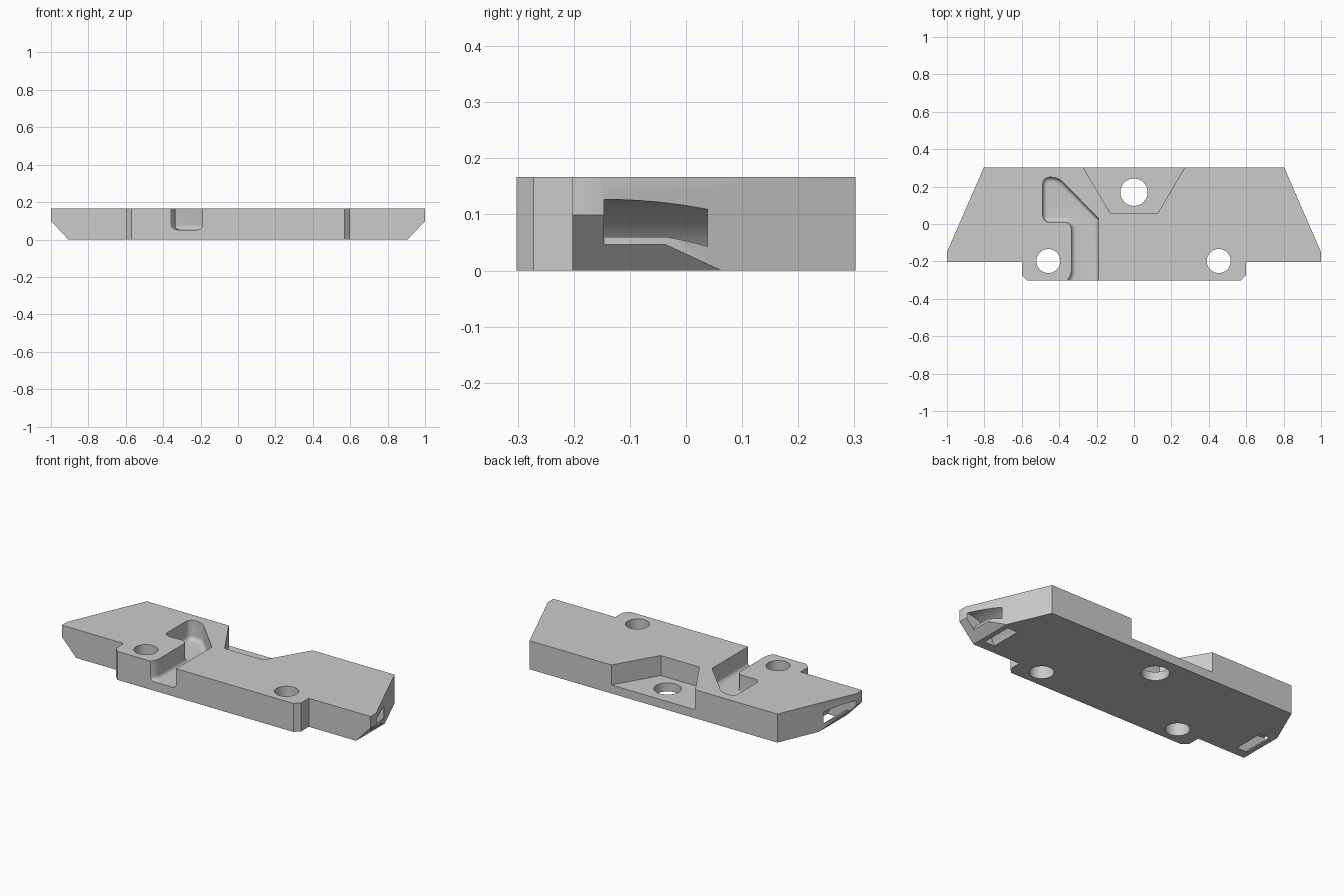
import bpy, bmesh, math
from mathutils import Vector

default = bpy.data.objects.get("Cube")
if default:
    bpy.data.objects.remove(default, do_unlink=True)

HEIGHT = 0.167

grey = bpy.data.materials.new("plain_grey")
grey.use_nodes = True
colour = (0.6, 0.6, 0.6, 1)
grey.diffuse_color = colour
grey.node_tree.nodes["Principled BSDF"].inputs["Base Color"].default_value = colour


def prism(name, points, depth, rounded=(), radius=0.0, fillet=0.0):
    """Extrude a closed outline by a depth vector, with optional rounding."""
    bm = bmesh.new()
    verts = [bm.verts.new(p) for p in points]
    face = bm.faces.new(verts)
    ext = bmesh.ops.extrude_face_region(bm, geom=[face])
    top = [v for v in ext["geom"] if isinstance(v, bmesh.types.BMVert)]
    bmesh.ops.translate(bm, verts=top, vec=Vector(depth))
    bmesh.ops.recalc_face_normals(bm, faces=bm.faces[:])
    if rounded:
        corners = [e for i in rounded for e in verts[i].link_edges
                   if abs(e.verts[0].co.z - e.verts[1].co.z) > 0.01]
        bmesh.ops.bevel(bm, geom=corners, offset=radius, offset_type='OFFSET',
                        segments=6, profile=0.5, affect='EDGES')
    if fillet:
        low = min(v.co.z for v in bm.verts)
        rim = [e for e in bm.edges if all(v.co.z < low + 1e-4 for v in e.verts)]
        bmesh.ops.bevel(bm, geom=rim, offset=fillet, offset_type='OFFSET',
                        segments=6, profile=0.5, affect='EDGES')
    bmesh.ops.recalc_face_normals(bm, faces=bm.faces[:])
    mesh = bpy.data.meshes.new(name)
    bm.to_mesh(mesh)
    bm.free()
    mesh.materials.append(grey)
    obj = bpy.data.objects.new(name, mesh)
    bpy.context.collection.objects.link(obj)
    return obj


def flat(points, z):
    return [(x, y, z) for x, y in points]


def arc(cx, cy, r, start, end, n):
    angles = [math.radians(start + (end - start) * i / n) for i in range(n + 1)]
    return [(cx + r * math.cos(a), cy + r * math.sin(a)) for a in angles]


# Body: wide tapered plate with a stepped front tongue
half = [(0.57, -0.302), (0.6, -0.272), (0.6, -0.202), (1, -0.202),
        (1, -0.15), (0.803, 0.302)]
outline = half + [(-x, y) for x, y in reversed(half)]
body = prism("mounting_plate", flat(outline, 0), (0, 0, HEIGHT))
cutters = []

# Bevelled undersides and curved strap slots at both ends
bevel = [(0.888, -0.02), (1.05, 0.152), (1.05, -0.02)]
slot = (arc(1, -0.073, 0.2, 90, 165, 24) + arc(1, -0.073, 0.142, 165, 110.5, 18)
        + [(0.95, -0.02), (1.1, -0.02), (1.1, 0.127)])
for side in (1, -1):
    cutters.append(prism("end_bevel_cutter", [(side * x, -0.4, z) for x, z in bevel],
                         (0, 0.9, 0)))
    cutters.append(prism("strap_slot_cutter", [(side * x, -0.146, z) for x, z in slot],
                         (0, 0.184, 0)))

# Tapered recess at the middle of the back
recess = [(0.125, 0.055), (0.301, 0.352), (-0.301, 0.352), (-0.125, 0.055)]
cutters.append(prism("back_recess_cutter", flat(recess, 0.05), (0, 0, 0.3)))

# Bolt holes
for x, y, r in ((0, 0.17, 0.073), (0.453, -0.198, 0.064), (-0.458, -0.198, 0.064)):
    cutters.append(prism("bolt_hole_cutter", flat(arc(x, y, r, 0, 354.375, 63), -0.1),
                         (0, 0, 0.4)))

# Channel from the front edge to a rounded pocket, with a filleted floor
channel = [(-0.19, -0.4), (-0.19, 0.03), (-0.405, 0.25), (-0.488, 0.25),
           (-0.488, 0.01), (-0.335, 0.01), (-0.335, -0.285), (-0.372, -0.315),
           (-0.372, -0.4)]
cutters.append(prism("channel_cutter", flat(channel, 0.052), (0, 0, 0.3),
                     rounded=(2, 3, 4, 5, 6), radius=0.035, fillet=0.025))

# Cut every opening, then discard the helpers
bpy.context.view_layer.objects.active = body
for cutter in cutters:
    cutter.hide_render = True
    mod = body.modifiers.new(cutter.name, 'BOOLEAN')
    mod.operation = 'DIFFERENCE'
    mod.solver = 'EXACT'
    mod.object = cutter
    bpy.ops.object.modifier_apply(modifier=mod.name)
    bpy.data.objects.remove(cutter, do_unlink=True)

bpy.ops.object.select_all(action='DESELECT')
body.select_set(True)
bpy.ops.object.shade_smooth_by_angle(angle=math.radians(25))
